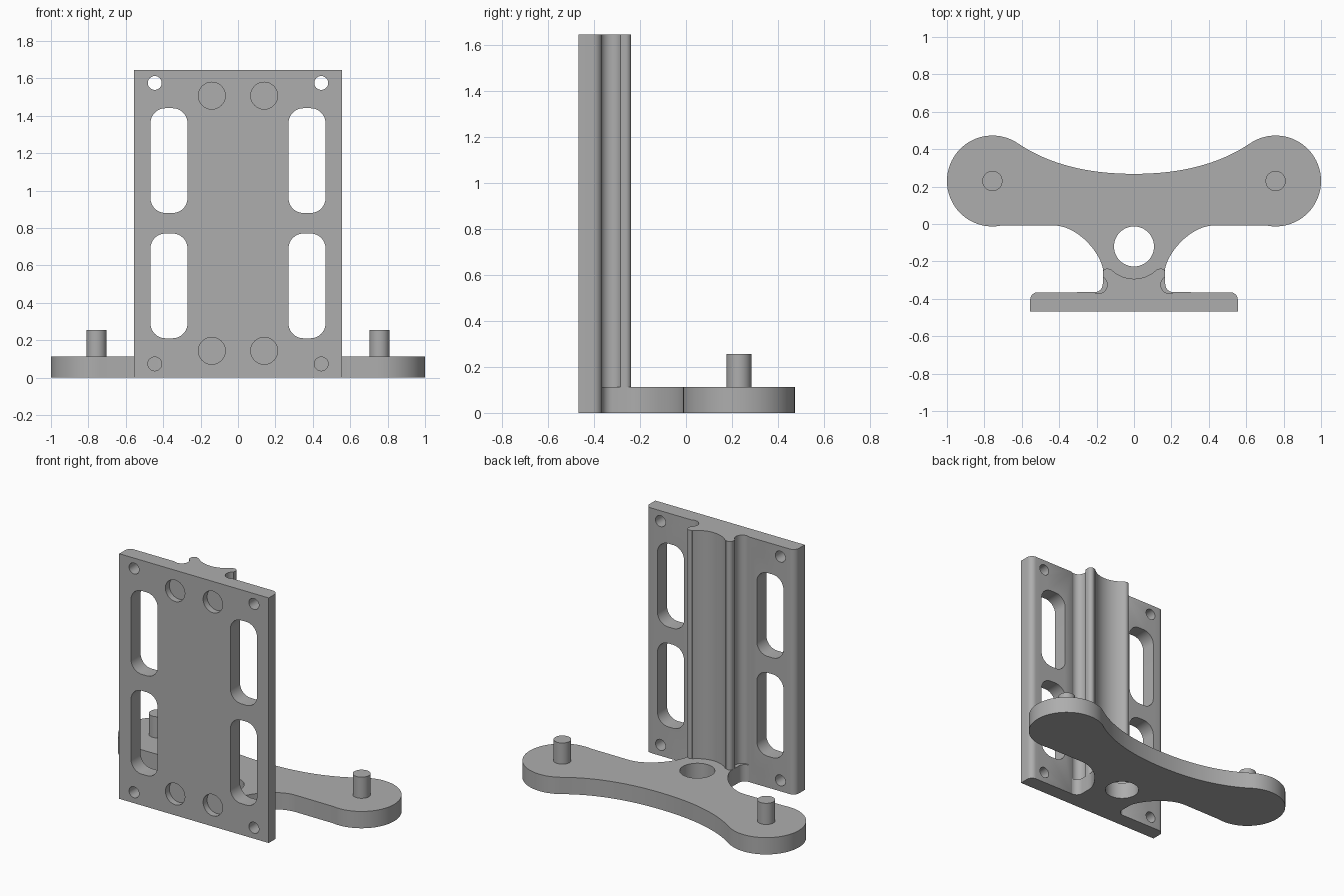
import bpy, bmesh
from math import cos, sin, radians
from mathutils import Vector
from mathutils.geometry import interpolate_bezier

cube = bpy.data.objects.get("Cube")
if cube:
    bpy.data.objects.remove(cube, do_unlink=True)

grey = bpy.data.materials.new("plain grey")
grey.use_nodes = True
grey.diffuse_color = (0.42, 0.42, 0.42, 1)
grey.node_tree.nodes["Principled BSDF"].inputs["Base Color"].default_value = grey.diffuse_color


def arc(cx, cy, r, start, end, steps):
    angles = [radians(start + (end - start) * i / steps) for i in range(steps + 1)]
    return [(cx + r * cos(a), cy + r * sin(a)) for a in angles]


def circle(cx, cy, r):
    return arc(cx, cy, r, 0, 360, 48)[:-1]


def bezier(*points, steps=24):
    return [tuple(p) for p in interpolate_bezier(*[Vector(p) for p in points], steps)]


def rounded_slot(cx, cy, half_w, half_h, r):
    pts = []
    for sx, sy, a in ((1, 1, 0), (-1, 1, 90), (-1, -1, 180), (1, -1, 270)):
        pts += arc(cx + sx * (half_w - r), cy + sy * (half_h - r), r, a, a + 90, 10)
    return pts


def mirrored(half):
    return half + [(-x, y) for x, y in reversed(half) if x > 1e-5]


def prism(name, outlines, low, high, axis="z"):
    """Extrude closed outlines along z, or along y for outlines drawn in x and z."""
    bm = bmesh.new()
    for pts in outlines:
        rings = []
        for d in (low, high):
            rings.append([bm.verts.new((u, v, d) if axis == "z" else (u, d, v)) for u, v in pts])
        bm.faces.new(rings[0][::-1])
        bm.faces.new(rings[1])
        n = len(pts)
        for i in range(n):
            j = (i + 1) % n
            bm.faces.new((rings[0][i], rings[0][j], rings[1][j], rings[1][i]))
    bmesh.ops.remove_doubles(bm, verts=bm.verts, dist=1e-5)
    bmesh.ops.recalc_face_normals(bm, faces=bm.faces)
    mesh = bpy.data.meshes.new(name)
    bm.to_mesh(mesh)
    bm.free()
    mesh.materials.append(grey)
    obj = bpy.data.objects.new(name, mesh)
    bpy.context.collection.objects.link(obj)
    return obj


def select_only(obj):
    bpy.ops.object.select_all(action="DESELECT")
    obj.select_set(True)
    bpy.context.view_layer.objects.active = obj


def cut(obj, cutter):
    mod = obj.modifiers.new("cut", "BOOLEAN")
    mod.operation = "DIFFERENCE"
    mod.solver = "EXACT"
    mod.object = cutter
    select_only(obj)
    bpy.ops.object.modifier_apply(modifier=mod.name)
    bpy.data.objects.remove(cutter, do_unlink=True)


def smooth(obj):
    select_only(obj)
    bpy.ops.object.shade_smooth_by_angle(angle=radians(30))


HEIGHT, BASE_TOP = 1.645, 0.113
sides = (-1, 1)

# Upright plate with its cradle rail and side grooves, as one cross-section
plate_outline = mirrored(
    [(0.555, -0.467)]
    + arc(0.515, -0.405, 0.04, 0, 90, 8)
    + arc(0.19, -0.325, 0.047, -58, -240, 20)
    + arc(0.143, -0.262, 0.024, 0, 135, 12)
    + arc(0, -0.12, 0.173, -45, -90, 12)
)
plate = prism("upright_plate", [plate_outline], 0, HEIGHT)

# Slots and screw holes right through the plate
through = [rounded_slot(s * 0.369, z, 0.099, 0.28, 0.08) for s in sides for z in (0.49, 1.16)]
through += [circle(s * 0.445, z, 0.037) for s in sides for z in (0.073, 1.575)]
cut(plate, prism("through_cutter", through, -0.6, -0.2, "y"))

# Shallow round pockets in the front
pockets = [circle(s * 0.14, z, 0.072) for s in sides for z in (0.143, 1.507)]
cut(plate, prism("pocket_cutter", pockets, -0.6, -0.425, "y"))
smooth(plate)

# Base with two round ends, a waist and a neck that meets the plate
base_outline = mirrored(
    [(0.212, -0.42)]
    + arc(0.212, -0.32, 0.045, 270, 180, 10)
    + bezier((0.167, -0.235), (0.19, -0.137), (0.31, -0.008), (0.43, -0.008))
    + arc(0.757, 0.23, 0.243, -100, 124, 48)
    + bezier((0.621, 0.431), (0.455, 0.32), (0.25, 0.268), (0, 0.268))[1:]
)
base = prism("base", [base_outline], 0, BASE_TOP)
cut(base, prism("base_cutter", [plate_outline, circle(0, -0.12, 0.107)], -0.1, 2))
smooth(base)

# Locating pegs
for s, side in zip(sides, ("right", "left")):
    smooth(prism(side + "_peg", [circle(s * 0.757, 0.23, 0.054)], 0.1, 0.255))
